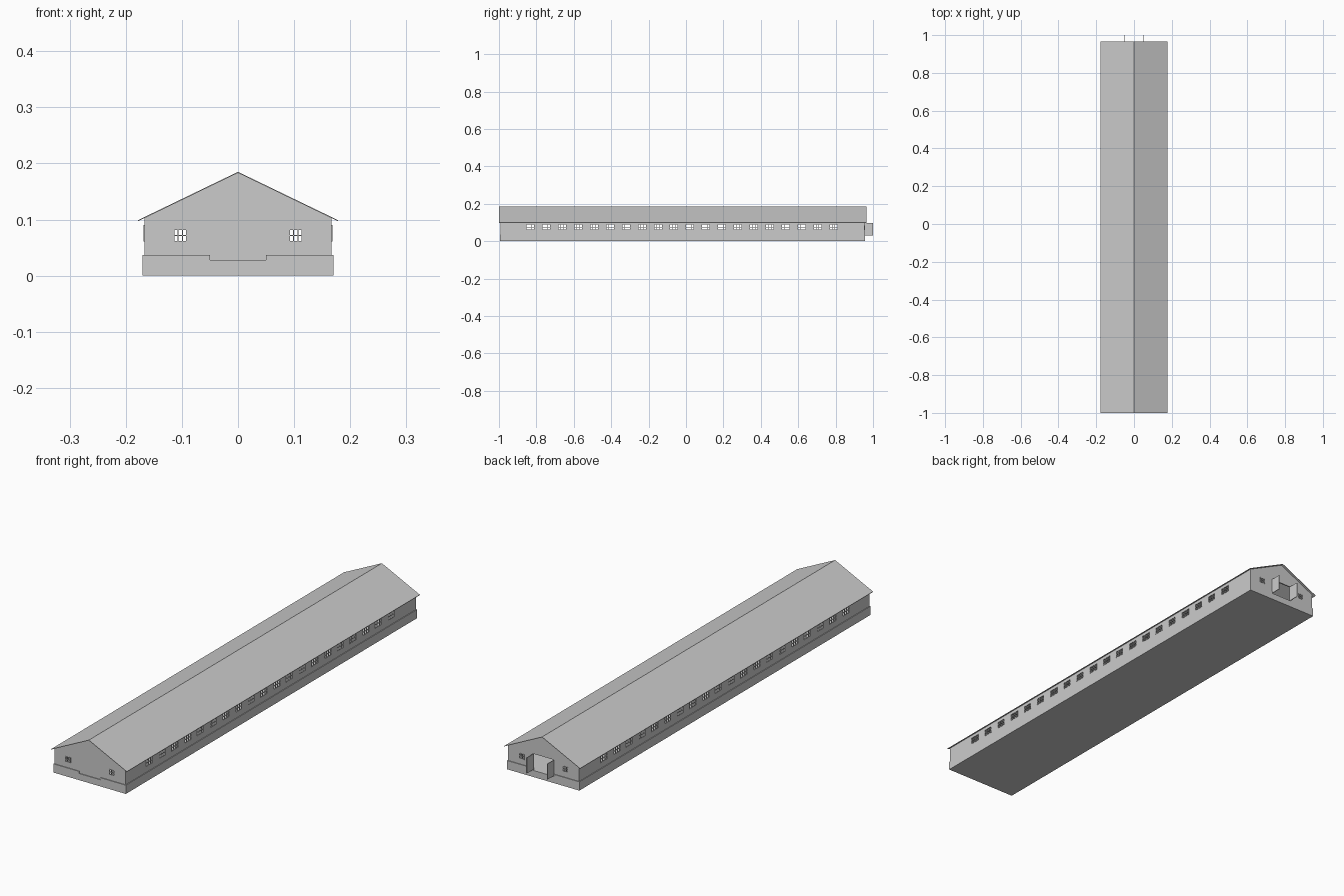
import bpy, bmesh

if "Cube" in bpy.data.objects:
    bpy.data.objects.remove(bpy.data.objects["Cube"])

Y0, Y1 = -0.992, 0.955      # wall ends
W, T = 0.167, 0.005         # wall half width, thickness


def finish(name, bm):
    bmesh.ops.recalc_face_normals(bm, faces=bm.faces)
    me = bpy.data.meshes.new(name)
    bm.to_mesh(me)
    bm.free()
    ob = bpy.data.objects.new(name, me)
    bpy.context.collection.objects.link(ob)
    return ob


def boxes(name, items):
    """One object from (x0, x1, y0, y1, z0, z1) boxes."""
    bm = bmesh.new()
    for x0, x1, y0, y1, z0, z1 in items:
        vs = bmesh.ops.create_cube(bm, size=1)["verts"]
        for v in vs:
            v.co.x = x0 if v.co.x < 0 else x1
            v.co.y = y0 if v.co.y < 0 else y1
            v.co.z = z0 if v.co.z < 0 else z1
    return finish(name, bm)


def prism(name, profile, y0, y1):
    """Extrude an x-z profile along y."""
    bm = bmesh.new()
    f = bm.faces.new([bm.verts.new((x, y0, z)) for x, z in profile])
    ext = bmesh.ops.extrude_face_region(bm, geom=[f])["geom"]
    bmesh.ops.translate(bm, vec=(0, y1 - y0, 0),
                        verts=[g for g in ext if isinstance(g, bmesh.types.BMVert)])
    return finish(name, bm)


def cut(ob, cutter):
    cutter.hide_render = True
    m = ob.modifiers.new("cut", 'BOOLEAN')
    m.operation, m.solver, m.object = 'DIFFERENCE', 'EXACT', cutter
    bpy.context.view_layer.objects.active = ob
    bpy.ops.object.modifier_apply(modifier=m.name)
    bpy.data.objects.remove(cutter)


# Foundation slab and plinth, with a gap at the door on both ends
P = 0.170
boxes("foundation", [(-P, P, Y0 - 0.003, Y1 + 0.003, 0, 0.028)])
plinth = []
for s in (-1, 1):
    a, b = sorted((s * P, s * (P - 0.006)))
    plinth.append((a, b, Y0 - 0.003, Y1 + 0.003, 0.028, 0.037))
    a, b = sorted((s * 0.05, s * (P - 0.006)))
    plinth.append((a, b, Y0 - 0.003, Y0 + 0.003, 0.028, 0.037))
    plinth.append((a, b, Y1 - 0.003, Y1 + 0.003, 0.028, 0.037))
boxes("plinth", plinth)

# Hollow walls with gables
walls = prism("walls", [(-W, 0.02), (W, 0.02), (W, 0.103), (0, 0.1835), (-W, 0.103)], Y0, Y1)
cut(walls, boxes("inner_cutter", [(-W + T, W - T, Y0 + T, Y1 - T, -0.1, 0.3)]))

# Window and doorway openings
side_y = [-0.832 + i * 0.0853 for i in range(20)]
HW, Z0, Z1 = 0.022, 0.061, 0.090     # side windows
GW, G0, G1 = 0.0125, 0.060, 0.083    # gable windows
cut(walls, boxes("side_window_cutter", [(-0.2, 0.2, y - HW, y + HW, Z0, Z1) for y in side_y]))
ends = [(s * 0.103 - GW, s * 0.103 + GW, y - 0.02, y + 0.02, G0, G1)
        for s in (-1, 1) for y in (Y0, Y1)]
ends.append((-0.048, 0.048, Y1 - 0.02, Y1 + 0.02, 0.0, 0.097))
cut(walls, boxes("end_cutter", ends))


def bars(c, hw, z0, z1):
    """Frame, two uprights and one crossbar as (a0, a1, z0, z1)."""
    b = 0.001
    out = [(c + u - b, c + u + b, z0, z1) for u in (-hw + b, -hw / 3, hw / 3, hw - b)]
    out += [(c - hw, c + hw, z - b, z + b) for z in (z0 + b, (z0 + z1) / 2, z1 - b)]
    return out


# Window frames
frames = []
for s in (-1, 1):
    x0, x1 = sorted((s * (W + 0.001), s * (W - 0.003)))
    for y in side_y:
        frames += [(x0, x1, *b) for b in bars(y, HW, Z0, Z1)]
    for y0, y1 in ((Y0 - 0.001, Y0 + 0.003), (Y1 - 0.003, Y1 + 0.001)):
        frames += [(b[0], b[1], y0, y1, b[2], b[3]) for b in bars(s * 0.103, GW, G0, G1)]
boxes("window_frames", frames)

# Open double doors at the back
for s, name in ((-1, "door_left"), (1, "door_right")):
    a, b = sorted((s * 0.047, s * 0.050))
    boxes(name, [(a, b, Y1, 1.0, 0.031, 0.097)])

# Thin gable roof
prism("roof", [(-0.178, 0.099), (0, 0.185), (0.178, 0.099),
               (0.178, 0.097), (0, 0.183), (-0.178, 0.097)], -1.0, 0.965)
